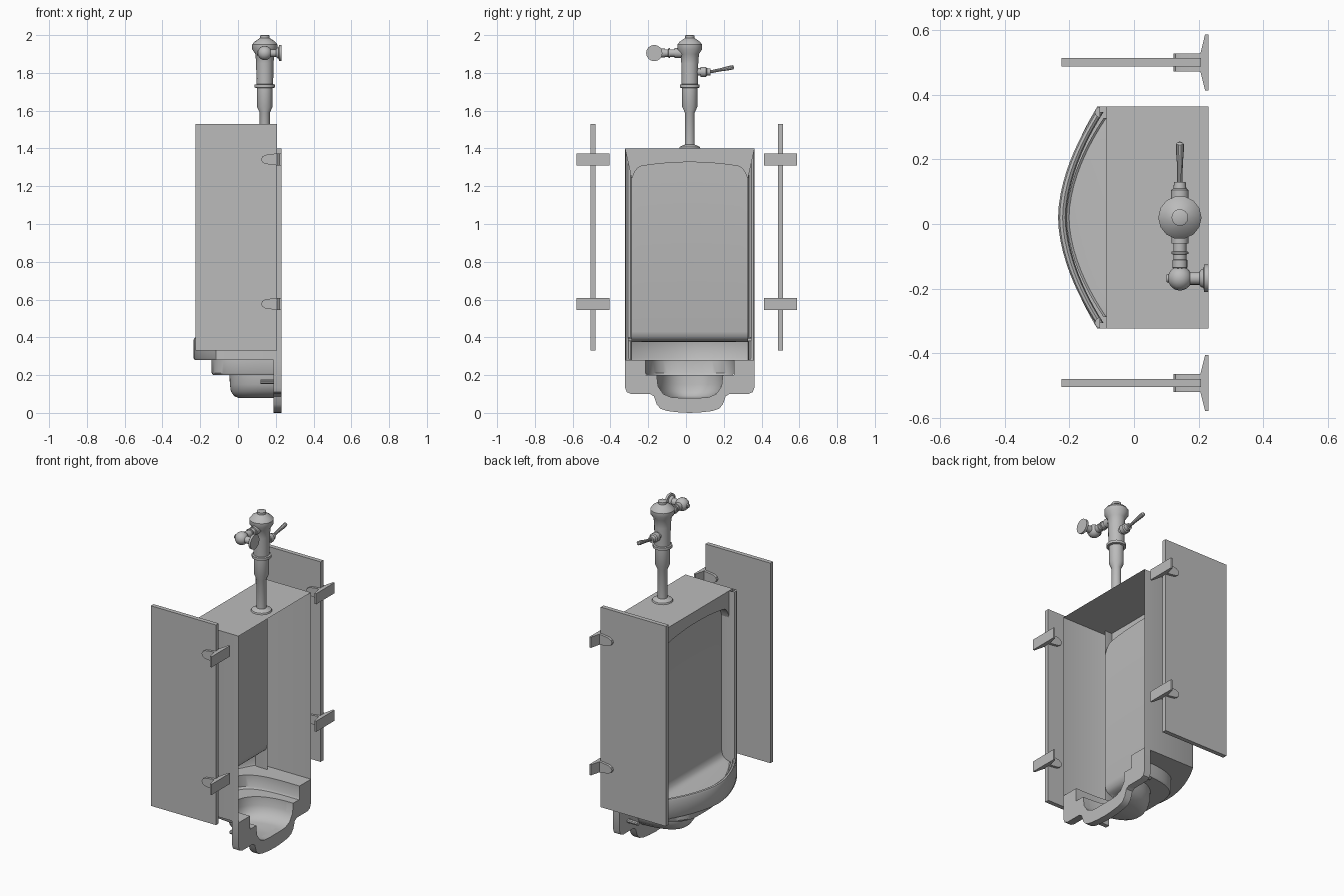
import bpy, bmesh, math
from mathutils import Vector

if "Cube" in bpy.data.objects:
    bpy.data.objects.remove(bpy.data.objects["Cube"])

mat = bpy.data.materials.new("grey_porcelain")
GREY = (0.5, 0.5, 0.5, 1)
mat.diffuse_color = GREY
mat.use_nodes = True
mat.node_tree.nodes["Principled BSDF"].inputs["Base Color"].default_value = GREY

CY = 0.02      # centre of the fixture across its width
HW = 0.343     # half width of the body
NW = 0.308     # half width of the niche
WALL = 0.23    # wall plane
BACK = -0.035  # niche back plane


def finish(name, bm, smooth=35):
    bmesh.ops.remove_doubles(bm, verts=bm.verts, dist=0.0004)
    bmesh.ops.recalc_face_normals(bm, faces=bm.faces)
    me = bpy.data.meshes.new(name)
    bm.to_mesh(me)
    bm.free()
    ob = bpy.data.objects.new(name, me)
    bpy.context.collection.objects.link(ob)
    me.materials.append(mat)
    if smooth:
        bpy.ops.object.select_all(action='DESELECT')
        ob.select_set(True)
        bpy.context.view_layer.objects.active = ob
        bpy.ops.object.shade_smooth_by_angle(angle=math.radians(smooth))
    return ob


def loft(name, rows, closed=False, caps=False):
    """Skin a list of equally long point rows."""
    bm = bmesh.new()
    grid = [[bm.verts.new(p) for p in row] for row in rows]
    n = len(rows[0])
    for a, b in zip(grid, grid[1:]):
        for i in range(n if closed else n - 1):
            j = (i + 1) % n
            bm.faces.new((a[i], a[j], b[j], b[i]))
    if caps:
        bm.faces.new(grid[0])
        bm.faces.new(grid[-1])
    return finish(name, bm)


def prism(name, pts, offset, smooth=35):
    """Extrude a flat polygon along an offset."""
    bm = bmesh.new()
    face = bm.faces.new([bm.verts.new(p) for p in pts])
    ext = bmesh.ops.extrude_face_region(bm, geom=[face], use_keep_orig=True)
    bmesh.ops.translate(bm, vec=offset, verts=[v for v in ext["geom"] if isinstance(v, bmesh.types.BMVert)])
    return finish(name, bm, smooth)


def turned(name, origin, axis, profile, sides=16):
    """Turn (distance, radius) pairs about an axis."""
    rot = Vector(axis).to_track_quat('Z', 'Y')
    rows = [[Vector(origin) + rot @ Vector((r * math.cos(t), r * math.sin(t), d))
             for t in (2 * math.pi * k / sides for k in range(sides))] for d, r in profile]
    return loft(name, rows, True, True)


def arch_z(v):
    """Height of the niche arch at offset v from the centre."""
    u = abs(v) / NW
    return 1.33 - 0.03 * u * u - 0.06 * max(0, (u - 0.8) / 0.2) ** 3


# Side walls with rounded front columns
plan = [(WALL, HW), (-0.105, HW), (-0.117, HW - 0.005), (-0.122, HW - 0.017),
        (-0.117, NW + 0.006), (-0.105, NW), (BACK, NW)]
for side, label in ((-1, "right"), (1, "left")):
    loft(label + "_side_wall", [[(x, CY + side * y, z) for x, y in plan] for z in (0.28, 1.4)])
    prism(label + "_column_cap", [(x, CY + side * y, 1.398) for x, y in plan[1:6]], (0, 0, 0.002))

# Top slab, lintel, arch soffit, niche back and the floor curving forward
ys = [NW * math.sin(math.pi / 2 * k / 14) for k in range(-14, 15)]
arch = [(v, arch_z(v)) for v in ys]
loft("top_and_lintel", [[(WALL, CY + v * HW / NW, 1.4) for v, z in arch],
                        [(-0.085, CY + v * HW / NW, 1.4) for v, z in arch],
                        [(-0.085, CY + v, z) for v, z in arch],
                        [(BACK, CY + v, z) for v, z in arch]])


def bulge(v, inset=0.0):
    return -0.235 + inset + 0.115 * (abs(v) / NW) ** 1.8


floor_rows = [[(BACK, CY + v, z) for v, z in arch]]
for dx, z in ((0, 0.43), (0.008, 0.40), (0.025, 0.385), (0.05, 0.378)):
    floor_rows.append([(BACK - dx, CY + v, z) for v in ys])
floor_rows.append([(bulge(v, 0.034), CY + v, 0.374) for v in ys])
floor_rows.append([(bulge(v, 0.026), CY + v, 0.38) for v in ys])
loft("niche_back_and_floor", floor_rows)

# Bulging front lip
lip = [(0.026, 0.38), (0.022, 0.395), (0.014, 0.40), (0.005, 0.397), (0, 0.387), (0, 0.29), (0.006, 0.28)]
loft("front_lip", [[(bulge(v, i), CY + v * 1.06, z) for v in ys] for i, z in lip])


# Stepped bowl, open toward the wall
def ring(half, front, z, power):
    row = []
    for k in range(-16, 17):
        t = math.pi / 2 * k / 16
        c, s = math.cos(t), math.sin(t)
        row.append((WALL - (WALL - front) * max(c, 0) ** power,
                    CY + half * math.copysign(abs(s) ** power, s), z))
    return row


outer = []
for k in range(-16, 17):
    v = HW * max(-1, min(1, k / 12))
    x = WALL if abs(k) == 16 else bulge(v * NW / HW, 0.006)
    outer.append((x, CY + v, 0.28))
tiers = [(0.235, -0.14, 0.28, 0.55), (0.235, -0.14, 0.212, 0.55), (0.228, -0.132, 0.2, 0.55),
         (0.175, -0.045, 0.2, 0.8), (0.172, -0.043, 0.15, 0.8), (0.155, -0.038, 0.115, 0.8),
         (0.125, -0.022, 0.09, 0.8), (0.09, 0.0, 0.08, 0.8), (0.0, WALL, 0.08, 1)]
loft("stepped_bowl", [outer] + [ring(*t) for t in tiers])

# Wall flange around the bowl opening
rim = [(HW, 0.28), (HW, 0.135), (0.333, 0.11), (0.31, 0.10), (0.21, 0.10), (0.19, 0.088),
       (0.175, 0.045), (0.155, 0.022), (0.12, 0.01), (0.06, 0.003)]
hole = [(0.06, 0.08), (0.1, 0.083), (0.14, 0.1), (0.168, 0.14), (0.175, 0.2), (0.235, 0.2), (0.235, 0.28)]
outline = rim + [(0, 0)] + [(-y, z) for y, z in reversed(rim)]
outline += [(-y, z) for y, z in reversed(hole)] + hole
prism("wall_flange", [(0.187, CY + y, z) for y, z in outline], (WALL - 0.187, 0, 0))
for side, label in ((-1, "right"), (1, "left")):
    turned(label + "_bolt", (0.12, CY + side * 0.26, 0.165), (1, 0, 0), [(0, 0.012), (0.09, 0.012)], 10)

# Flush valve
VX = 0.142
turned("flush_valve", (VX, CY, 0), (0, 0, 1),
       [(1.4, 0.058), (1.408, 0.055), (1.418, 0.034), (1.42, 0.027), (1.59, 0.027), (1.62, 0.041),
        (1.72, 0.041), (1.722, 0.054), (1.738, 0.054), (1.74, 0.044), (1.85, 0.046), (1.9, 0.05),
        (1.925, 0.067), (1.95, 0.067), (1.965, 0.055), (1.982, 0.03), (1.984, 0.026), (1.997, 0.026),
        (2.0, 0.02)], 14)
turned("handle_socket", (VX, CY + 0.035, 1.805), (0, 1, 0),
       [(0, 0.02), (0.022, 0.02), (0.023, 0.027), (0.05, 0.027), (0.055, 0.02), (0.075, 0.018)])
turned("handle_lever", (VX, 0.115, 1.803), (0, 0.14, 0.028),
       [(0, 0.008), (0.07, 0.009), (0.11, 0.012), (0.135, 0.012), (0.141, 0.007)], 10)
turned("supply_arm", (VX, CY - 0.03, 1.905), (0, -1, 0),
       [(0, 0.026), (0.05, 0.026), (0.051, 0.02), (0.075, 0.02), (0.076, 0.026), (0.083, 0.026),
        (0.084, 0.02), (0.1, 0.02), (0.101, 0.023), (0.125, 0.023), (0.13, 0.016), (0.16, 0.016)])
ball = [(-0.037 * math.cos(math.pi * k / 10), 0.037 * math.sin(math.pi * k / 10) + 0.001) for k in range(11)]
turned("stop_ball", (VX, -0.168, 1.905), (1, 0, 0), ball)
turned("stop_cap", (VX - 0.042, -0.168, 1.905), (1, 0, 0), [(0, 0.012), (0.02, 0.014)])
turned("wall_pipe", (VX, -0.168, 1.905), (1, 0, 0),
       [(0, 0.02), (0.06, 0.02), (0.065, 0.027), (0.073, 0.03), (0.075, 0.043), (0.088, 0.043)])

# Privacy panels with their clamp brackets
for y, label in ((-0.492, "right"), (0.5, "left")):
    prism(label + "_panel", [(-0.225, y - 0.013, 0.33), (0.207, y - 0.013, 0.33),
                             (0.207, y + 0.013, 0.33), (-0.225, y + 0.013, 0.33)], (0, 0, 1.2), 0)
    for z, level in ((0.577, "lower"), (1.342, "upper")):
        name = f"{label}_{level}_bracket"
        plate = [(WALL, -0.087), (WALL, 0.087), (0.22, 0.087), (0.206, 0.03), (0.206, -0.03), (0.22, -0.087)]
        prism(name + "_plate", [(x, y + d, z - 0.032) for x, d in plate], (0, 0, 0.064), 0)
        ear = [(0.215, 0.032), (0.19, 0.03), (0.145, 0.024), (0.128, 0.014), (0.122, 0)]
        ear += [(x, -h) for x, h in reversed(ear[:-1])]
        for side in (-1, 1):
            prism(f"{name}_{'outer' if side * y > 0 else 'inner'}_ear",
                  [(x, y + side * 0.013, z + h) for x, h in ear], (0, side * 0.015, 0))
